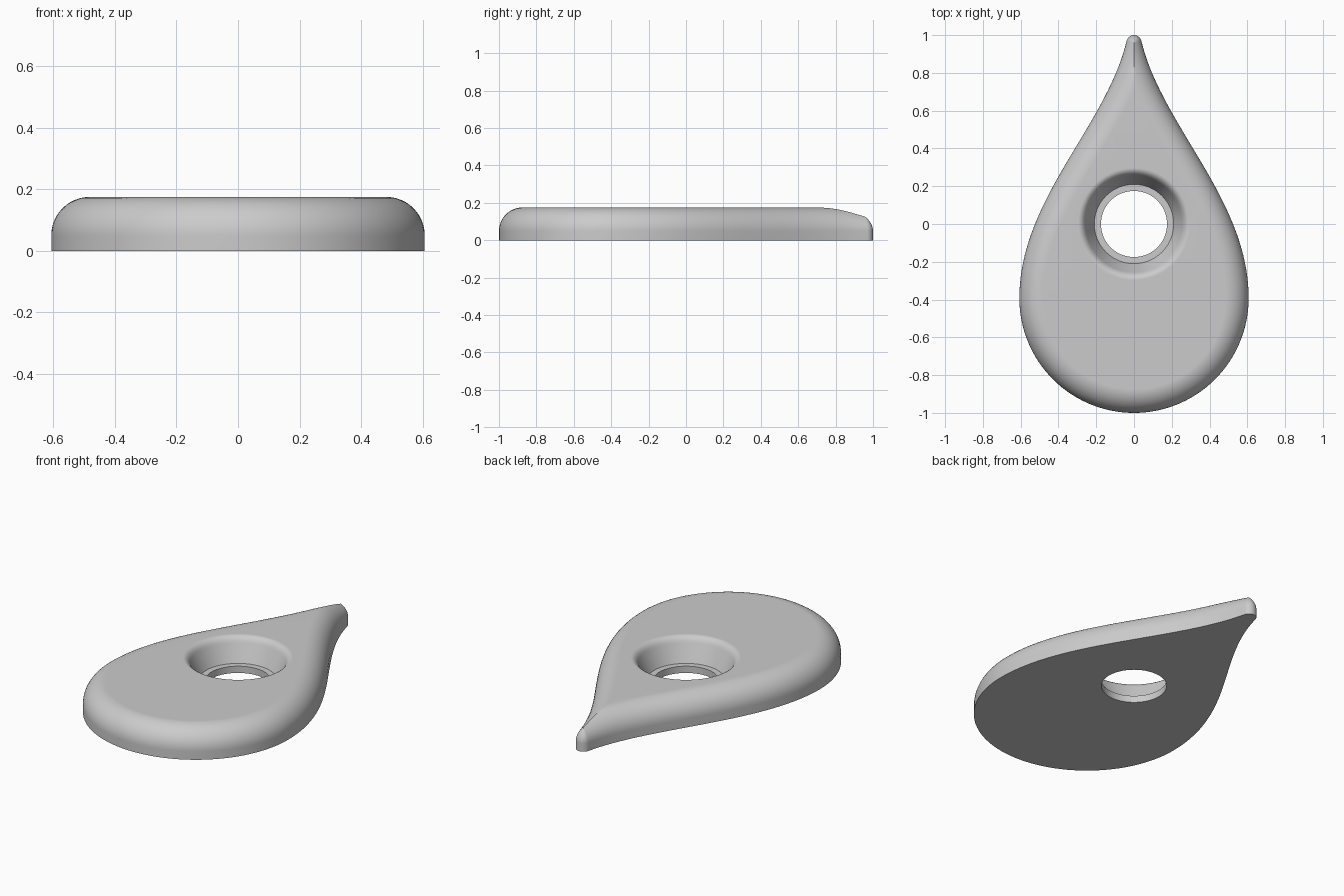
import bpy, bmesh, math
from mathutils import Vector

cube = bpy.data.objects.get("Cube")
if cube:
    bpy.data.objects.remove(cube, do_unlink=True)

WALL, FILLET = 0.05, 0.125      # straight side height, top edge radius
TOP = WALL + FILLET
HOLE_SEGMENTS = 72


def outline_half():
    """Points and outward normals of the +x half, from tip to bottom."""
    pts = []
    tip, tip_r = Vector((0, 0.96)), 0.04
    for i in range(7):                               # rounded tip
        a = math.radians(90 - 76 * i / 7)
        n = Vector((math.cos(a), math.sin(a)))
        pts.append((tip + n * tip_r, n))
    p = [Vector(c) for c in ((0.039, 0.97), (0.145, 0.52), (0.607, 0.13), (0.607, -0.393))]
    for i in range(40):                              # flowing side
        t = i / 40
        u = 1 - t
        pos = p[0]*u**3 + p[1]*3*u*u*t + p[2]*3*u*t*t + p[3]*t**3
        d = (p[1]-p[0])*u*u + (p[2]-p[1])*2*u*t + (p[3]-p[2])*t*t
        pts.append((pos, Vector((-d.y, d.x)).normalized()))
    for i in range(31):                              # round bottom
        a = -math.pi / 2 * i / 30
        n = Vector((math.cos(a), math.sin(a)))
        pts.append((Vector((0, -0.393)) + n * 0.607, n))
    return pts


def rounded_point(pos, n, inset):
    """Move inwards along the normal, stopping at the centre ridge."""
    limit = pos.x / n.x if n.x > 1e-4 else (0.04 if pos.y > 0 else 1)
    d = min(inset, limit)
    q = pos - n * d
    rise = math.sqrt(max(0, FILLET**2 - (FILLET - d)**2))
    taper = max(0, (q.y - 0.72) / 0.28)
    return Vector((max(q.x, 0), q.y, WALL + rise * (1 - 0.25 * taper**2)))


def skin(bm, rings):
    """Quads between consecutive closed rings of equal length."""
    for a, b in zip(rings, rings[1:]):
        for i in range(len(a)):
            j = (i + 1) % len(a)
            bm.faces.new((a[i], a[j], b[j], b[i]))


bm = bmesh.new()

# Outer wall and rounded top edge
half = outline_half()
steps = [FILLET * (1 - math.cos(math.pi / 2 * k / 12)) for k in range(13)]
layers = [[Vector((p.x, p.y, 0)) for p, n in half]]
layers += [[rounded_point(p, n, s) for p, n in half] for s in steps]
rings = []
for layer in layers:
    mirrored = [Vector((-v.x, v.y, v.z)) for v in reversed(layer[1:-1])]
    rings.append([bm.verts.new(v) for v in layer + mirrored])
skin(bm, rings)

# Hole: bore, ledge, steep countersink and softened rim
profile = [(0.175, 0), (0.175, 0.04), (0.21, 0.04)]
a, b, c = Vector((0.255, 0.14)), Vector((0.27, TOP)), Vector((0.297, TOP))
for k in range(9):
    t = k / 8
    profile.append(tuple(a*(1-t)**2 + b*2*t*(1-t) + c*t*t))
angles = [2 * math.pi * i / HOLE_SEGMENTS for i in range(HOLE_SEGMENTS)]
skin(bm, [[bm.verts.new((r*math.cos(w), r*math.sin(w), z)) for w in angles]
          for r, z in profile])

# Merge the tip ridge, then close the flat top and underside around the hole
bmesh.ops.remove_doubles(bm, verts=bm.verts, dist=0.0003)
open_edges = [e for e in bm.edges if e.is_boundary]
for is_top in (False, True):
    loop = [e for e in open_edges if (e.verts[0].co.z > WALL) == is_top]
    bmesh.ops.triangle_fill(bm, edges=loop, use_beauty=True,
                            normal=(0, 0, 1 if is_top else -1))
bmesh.ops.recalc_face_normals(bm, faces=bm.faces)

mesh = bpy.data.meshes.new("teardrop_plate")
bm.to_mesh(mesh)
bm.free()
plate = bpy.data.objects.new("teardrop_plate", mesh)
bpy.context.collection.objects.link(plate)

# Plain grey finish
grey = bpy.data.materials.new("plain_grey")
grey.use_nodes = True
colour = (0.6, 0.6, 0.6, 1)
grey.diffuse_color = colour
grey.node_tree.nodes["Principled BSDF"].inputs["Base Color"].default_value = colour
mesh.materials.append(grey)

# Smooth shading with crisp edges
bpy.ops.object.select_all(action='DESELECT')
plate.select_set(True)
bpy.context.view_layer.objects.active = plate
bpy.ops.object.shade_smooth_by_angle(angle=math.radians(35))
weighted = plate.modifiers.new("weighted_normals", 'WEIGHTED_NORMAL')
weighted.keep_sharp = True
